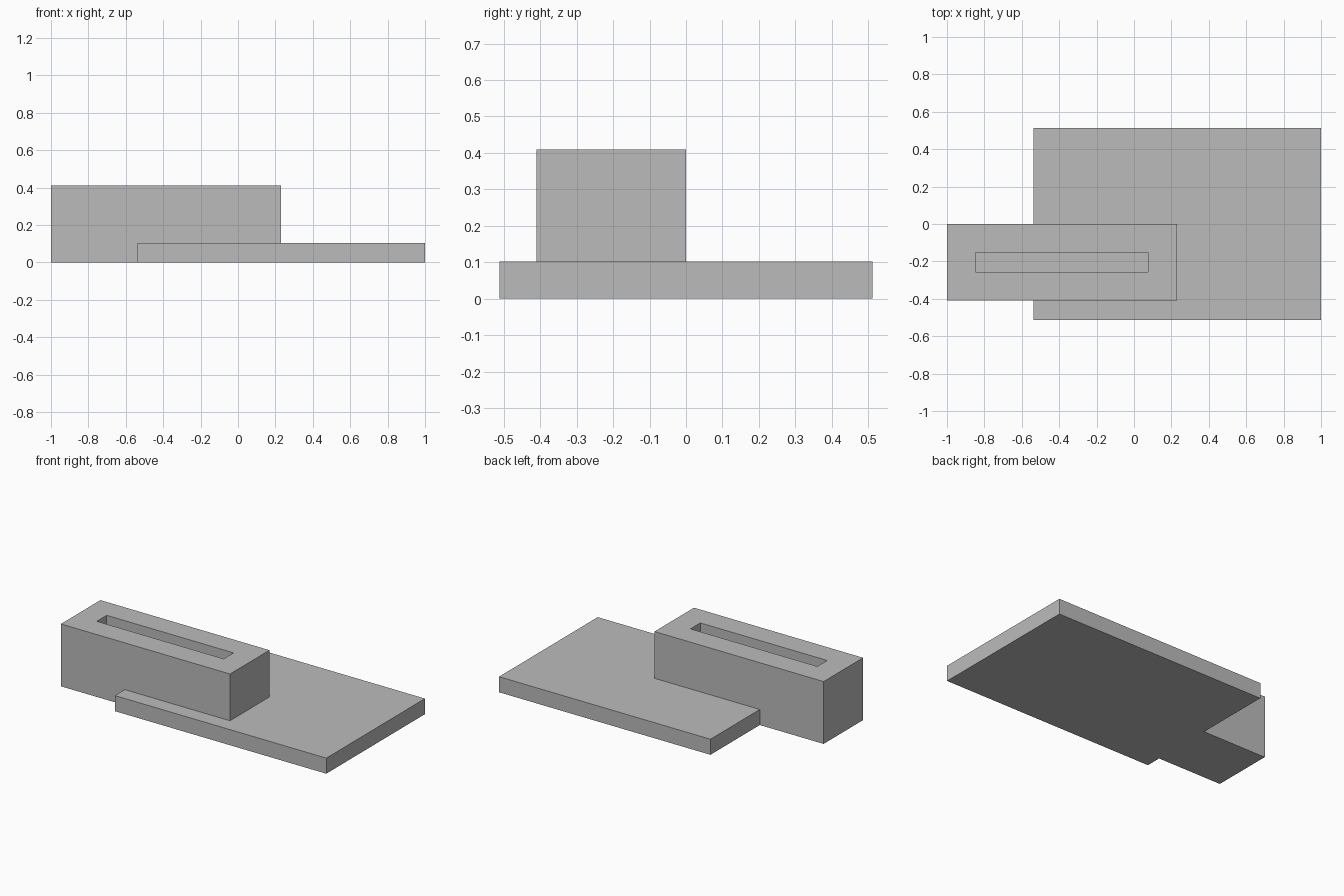
import bpy
from mathutils import Vector

cube = bpy.data.objects.get("Cube")
if cube:
    bpy.data.objects.remove(cube, do_unlink=True)

U = 2 / 19.53  # one design unit

grey = bpy.data.materials.new("plain grey")
grey.use_nodes = True
colour = (0.5, 0.5, 0.5, 1)
grey.diffuse_color = colour
grey.node_tree.nodes["Principled BSDF"].inputs["Base Color"].default_value = colour


def box(name, low, high):
    """Axis-aligned box between two corners."""
    low, high = Vector(low), Vector(high)
    bpy.ops.mesh.primitive_cube_add(size=1, location=(low + high) / 2)
    obj = bpy.context.object
    obj.name = name
    obj.scale = high - low
    bpy.ops.object.transform_apply(location=False, rotation=False, scale=True)
    obj.data.materials.append(grey)
    return obj


def boolean(target, other, operation):
    mod = target.modifiers.new(operation.lower(), "BOOLEAN")
    mod.operation = operation
    mod.object = other
    mod.solver = "EXACT"
    bpy.context.view_layer.objects.active = target
    bpy.ops.object.modifier_apply(modifier=mod.name)
    bpy.data.objects.remove(other, do_unlink=True)


# Flat base plate joined with the tall block that overhangs its side
body = box("slotted_block_on_plate", (1 - 15 * U, -5 * U, 0), (1, 5 * U, U))
block = box("block", (-1, -4 * U, 0), (-1 + 12 * U, 0, 4 * U))
boolean(body, block, "UNION")

# Long blind slot in the top of the block
slot = box("slot_cutter", (-1 + 1.5 * U, -2.5 * U, 2 * U),
           (-1 + 10.5 * U, -1.5 * U, 5 * U))
boolean(body, slot, "DIFFERENCE")
